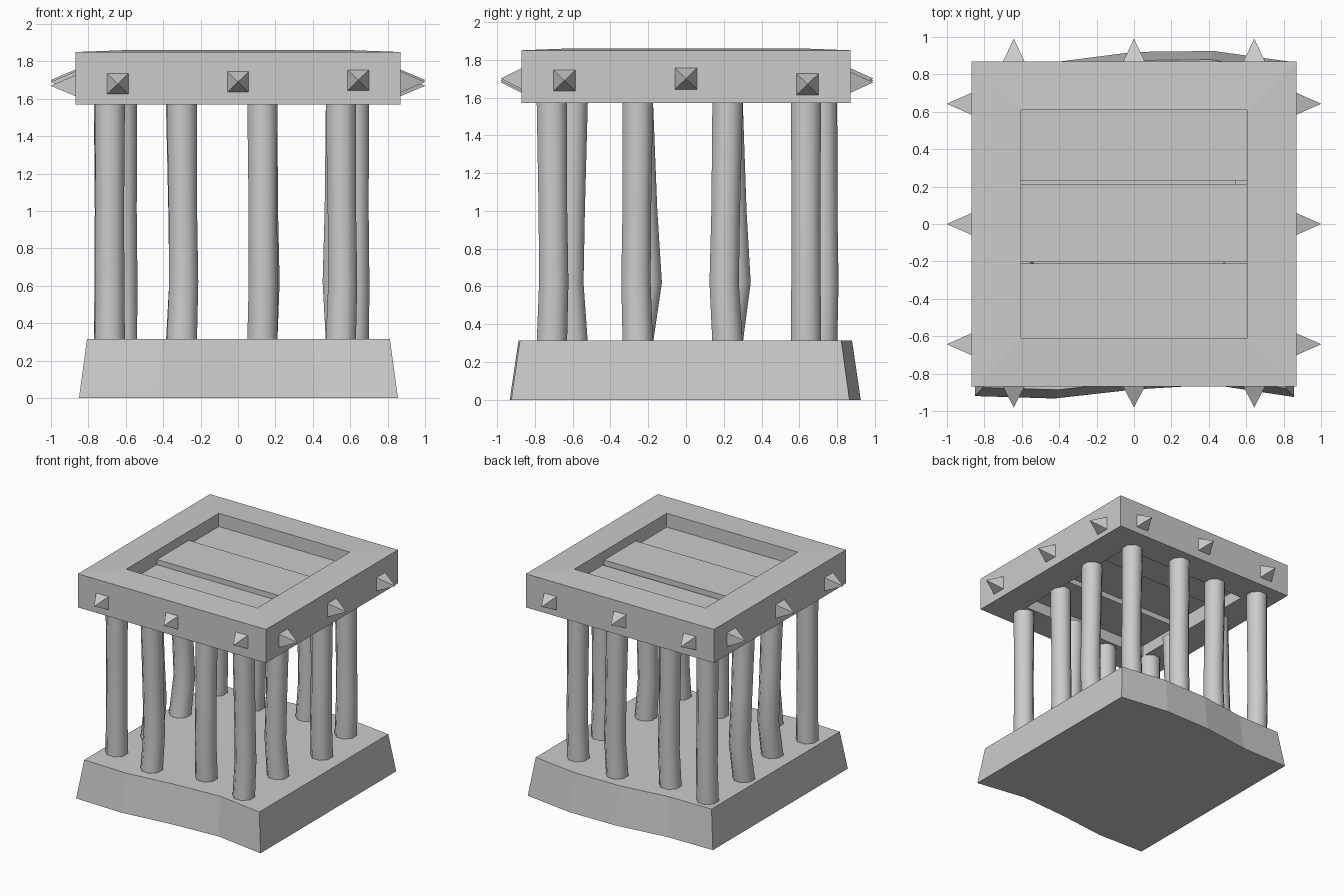
import bpy, bmesh, math
from mathutils import Vector

old = bpy.data.objects.get("Cube")
if old:
    bpy.data.objects.remove(old)

stone = bpy.data.materials.new("grey stone")
stone.use_nodes = True
grey = (0.6, 0.6, 0.6, 1)
stone.diffuse_color = grey
stone.node_tree.nodes["Principled BSDF"].inputs["Base Color"].default_value = grey


def loft(name, rings, caps=True, closed=False, smooth=False):
    """Skin a list of equal-length rings into one object."""
    bm = bmesh.new()
    loops = [[bm.verts.new(p) for p in ring] for ring in rings]
    pairs = list(zip(loops, loops[1:]))
    if closed:
        pairs.append((loops[-1], loops[0]))
    for low, high in pairs:
        for i in range(len(low)):
            j = (i + 1) % len(low)
            bm.faces.new((low[i], low[j], high[j], high[i]))
    if caps:
        bm.faces.new(loops[0])
        bm.faces.new(loops[-1])
    bmesh.ops.recalc_face_normals(bm, faces=bm.faces)
    mesh = bpy.data.meshes.new(name)
    bm.to_mesh(mesh)
    bm.free()
    mesh.materials.append(stone)
    obj = bpy.data.objects.new(name, mesh)
    bpy.context.collection.objects.link(obj)
    if smooth:
        bpy.ops.object.select_all(action="DESELECT")
        obj.select_set(True)
        bpy.context.view_layer.objects.active = obj
        bpy.ops.object.shade_smooth_by_angle(angle=math.radians(60))
    return obj


def rect(x, y, z):
    return [(-x, -y, z), (x, -y, z), (x, y, z), (-x, y, z)]


# Tapered base slab with wavy front and back
xs = [-0.85, -0.425, 0, 0.425, 0.855]
front = [-0.92, -0.933, -0.885, -0.86, -0.925]
back = [0.86, 0.865, 0.92, 0.925, 0.865]
outline = list(zip(xs, front)) + list(zip(xs, back))[::-1]
loft("base", [[(x * s, y * s, z) for x, y in outline]
              for s, z in ((1, 0), (0.95, 0.315))])

# Open square frame on top
loft("top_frame", [rect(0.868, 0.87, 1.57), rect(0.868, 0.87, 1.85),
                   rect(0.605, 0.61, 1.86), rect(0.605, 0.61, 1.57)],
     caps=False, closed=True)

# Three planks set in the frame opening
for label, y0, y1, top in (("front", -0.61, -0.21, 1.745),
                           ("middle", -0.203, 0.215, 1.785),
                           ("back", 0.232, 0.61, 1.75)):
    loft(label + "_plank", [[(-0.605, y0, z), (0.605, y0, z), (0.605, y1, z), (-0.605, y1, z)]
                            for z in (top - 0.08, top)])

# Twelve slightly bent poles: x, y, sideways bend in x and y
poles = [(-0.685, -0.62, 0, 0), (-0.3, -0.71, 0.01, 0.02),
         (0.13, -0.6, 0.005, -0.02), (0.55, -0.71, 0.01, 0.01),
         (0.55, -0.255, -0.02, -0.01), (0.62, 0.22, 0.005, -0.018),
         (0.55, 0.635, 0.01, 0), (0.13, 0.72, 0.015, 0.01),
         (-0.305, 0.64, 0.015, 0), (-0.69, 0.7, 0, 0.01),
         (-0.69, 0.22, 0.01, 0.045), (-0.62, -0.255, 0.005, 0.05)]
for n, (px, py, bx, by) in enumerate(poles, 1):
    rings = []
    for z, radius, bend in ((0.3, 0.087, 0), (0.62, 0.084, 1), (1.0, 0.082, 0.55), (1.58, 0.087, 0)):
        rings.append([(px + bx * bend + radius * math.cos(a), py + by * bend + radius * math.sin(a), z)
                      for a in [math.tau * (i + 0.5) / 8 for i in range(8)]])
    loft(f"pole_{n}", rings, smooth=True)

# Pyramid studs, three on each side of the frame
sides = {"front": ((0, -1), 0.98, (1.68, 1.69, 1.70)),
         "right": ((1, 0), 1.0, (1.69, 1.70, 1.67)),
         "back": ((0, 1), 0.99, (1.69, 1.70, 1.68)),
         "left": ((-1, 0), 1.0, (1.67, 1.69, 1.70))}
for label, ((nx, ny), reach, heights) in sides.items():
    out = Vector((nx, ny, 0))
    along = Vector((abs(ny), abs(nx), 0))
    for i, z in enumerate(heights):
        centre = along * (0.643 * (i - 1)) + Vector((0, 0, z))
        corners = [centre + out * 0.86 + along * (0.062 * u) + Vector((0, 0, 0.06 * v))
                   for u, v in ((-1, -1), (1, -1), (1, 1), (-1, 1))]
        tip = [centre + out * reach + (c - centre - out * 0.86) * 0.01 for c in corners]
        loft(f"{label}_stud_{i + 1}", [corners, tip])
